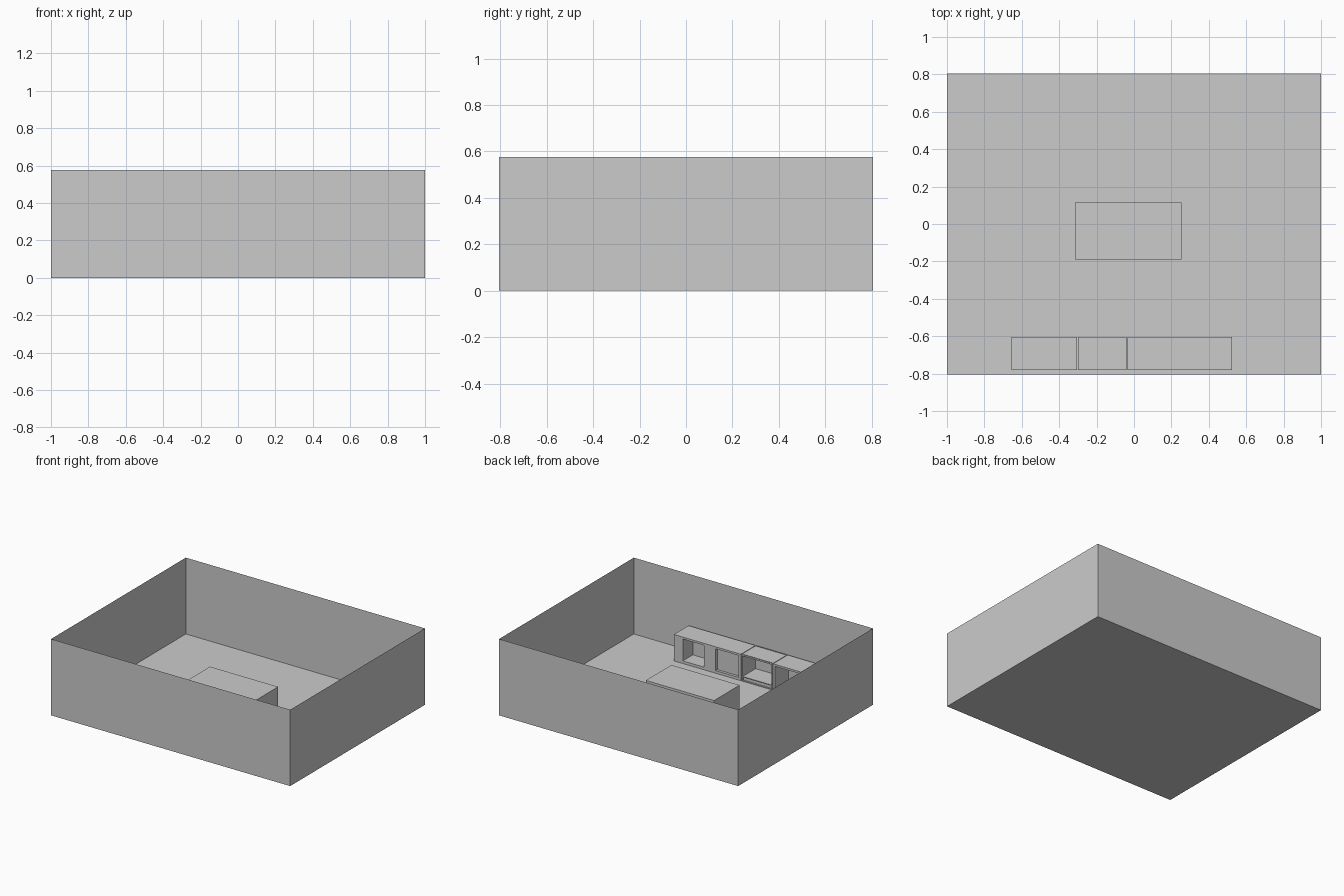
import bpy, bmesh
from mathutils import Vector

if "Cube" in bpy.data.objects:
    bpy.data.objects.remove(bpy.data.objects["Cube"])


def box(name, x, y, z, open_top=False):
    """Axis-aligned box from (min, max) ranges."""
    bm = bmesh.new()
    bmesh.ops.create_cube(bm, size=1)
    for v in bm.verts:
        v.co = Vector([r[0] if c < 0 else r[1] for c, r in zip(v.co, (x, y, z))])
    if open_top:
        bm.normal_update()
        top = [f for f in bm.faces if f.normal.z > 0.9]
        bmesh.ops.delete(bm, geom=top, context='FACES_ONLY')
    me = bpy.data.meshes.new(name)
    bm.to_mesh(me)
    bm.free()
    ob = bpy.data.objects.new(name, me)
    bpy.context.collection.objects.link(ob)
    return ob


BACK, FACE, HEIGHT = -0.78, -0.605, 0.2


def cabinet(name, x, openings):
    """Cabinet with openings (x0, x1, z0, z1, depth) cut into its +y face."""
    body = box(name, x, (BACK, FACE), (0, HEIGHT))
    for x0, x1, z0, z1, depth in openings:
        cutter = box(name + "_cutter", (x0, x1), (FACE - depth, FACE + 0.05), (z0, z1))
        cutter.hide_render = True
        mod = body.modifiers.new("opening", 'BOOLEAN')
        mod.operation = 'DIFFERENCE'
        mod.solver = 'EXACT'
        mod.object = cutter
        bpy.context.view_layer.objects.active = body
        bpy.ops.object.modifier_apply(modifier=mod.name)
        bpy.data.objects.remove(cutter)
    return body


# Room shell: floor and four thin walls, open above
box("room_shell", (-1, 1), (-0.805, 0.805), (0, 0.577), open_top=True)

# Free-standing island
box("island", (-0.315, 0.255), (-0.19, 0.115), (0.001, 0.2))

# Long counter: an open cupboard and a shallow recessed door
cabinet("long_counter", (-0.035, 0.525), [
    (0.275, 0.45, 0.02, 0.185, 0.12),
    (-0.015, 0.175, 0.02, 0.185, 0.02)])

# Cooker: open cavity above a drawer
cabinet("cooker", (-0.3, -0.04), [
    (-0.29, -0.05, 0.036, 0.19, 0.155),
    (-0.29, -0.05, 0.006, 0.03, 0.008)])

# Low rim lines of the hob on the cooker
for y in (-0.775, -0.61):
    box("hob_rim", (-0.29, -0.045), (y - 0.002, y + 0.002), (0.2, 0.203))

# Short counter with one wide open cupboard
cabinet("short_counter", (-0.655, -0.305), [
    (-0.64, -0.32, 0.02, 0.185, 0.16)])
